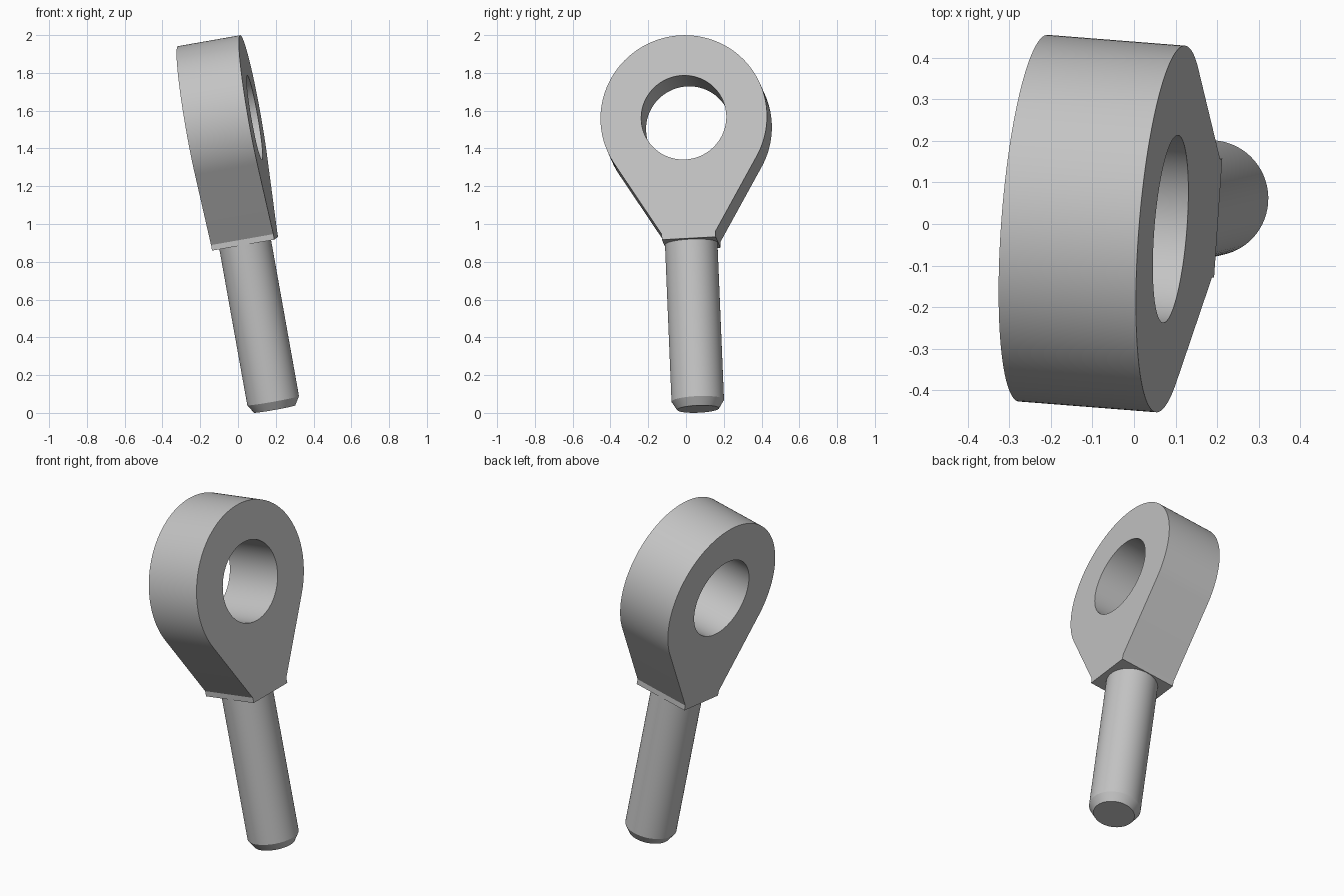
import bpy, bmesh
from math import sin, cos, acos, atan2, hypot, pi, radians
from mathutils import Matrix, Vector

cube = bpy.data.objects.get("Cube")
if cube:
    bpy.data.objects.remove(cube, do_unlink=True)

# Main sizes
RING_R, HOLE_R, THICK = 0.442, 0.226, 0.336
NECK_HALF, NECK_TOP, NECK_END = 0.143, -0.62, -0.65
SHAFT_R, TIP_R, CHAMFER, SHAFT_END = 0.139, 0.111, 0.045, -1.54

# Tilted frame: X along the bore, Y across the eye, Z up the shank
up = Vector((-0.176, -0.041, 0.984)).normalized()
bore = Vector((0.981, -0.077, 0.17))
bore = (bore - up * bore.dot(up)).normalized()
across = up.cross(bore)
FRAME = Matrix((bore, across, up)).transposed().to_4x4()
FRAME.translation = Vector((0.088, -0.012, 1.564)) - bore * THICK / 2

steel = bpy.data.materials.new("Plain grey")
steel.use_nodes = True
grey = (0.55, 0.55, 0.55, 1)
steel.diffuse_color = grey
steel.node_tree.nodes["Principled BSDF"].inputs["Base Color"].default_value = grey


def finish(name, bm):
    bmesh.ops.recalc_face_normals(bm, faces=bm.faces)
    mesh = bpy.data.meshes.new(name)
    bm.to_mesh(mesh)
    bm.free()
    mesh.materials.append(steel)
    ob = bpy.data.objects.new(name, mesh)
    ob.matrix_world = FRAME
    bpy.context.collection.objects.link(ob)
    bpy.ops.object.select_all(action='DESELECT')
    ob.select_set(True)
    bpy.context.view_layer.objects.active = ob
    bpy.ops.object.shade_smooth_by_angle(angle=radians(20))


def arc(radius, start, end, steps):
    angles = [start + (end - start) * i / steps for i in range(steps + 1)]
    return [(radius * cos(a), radius * sin(a)) for a in angles]


# Eye: round head with tangent flanks down to a short square neck, and a bore
tangent = -pi / 2 + atan2(NECK_HALF, -NECK_TOP) + acos(RING_R / hypot(NECK_HALF, NECK_TOP))
outer = arc(RING_R, tangent, pi - tangent, 96)
outer += [(-NECK_HALF, NECK_TOP), (-NECK_HALF, NECK_END),
          (NECK_HALF, NECK_END), (NECK_HALF, NECK_TOP)]
hole = arc(HOLE_R, 0, 2 * pi, 96)[:-1]

bm = bmesh.new()
for loop in (outer, hole):
    verts = [bm.verts.new((-THICK / 2, y, z)) for y, z in loop]
    for a, b in zip(verts, verts[1:] + verts[:1]):
        bm.edges.new((a, b))
bmesh.ops.triangle_fill(bm, edges=bm.edges[:], use_beauty=True)
side = bmesh.ops.extrude_face_region(bm, geom=bm.faces[:], use_keep_orig=True)
moved = [g for g in side["geom"] if isinstance(g, bmesh.types.BMVert)]
bmesh.ops.translate(bm, verts=moved, vec=(THICK, 0, 0))
finish("eye", bm)

# Shank: round bar with a chamfered tip, seated inside the neck
bm = bmesh.new()
rings = []
for r, z in ((TIP_R, SHAFT_END), (SHAFT_R, SHAFT_END + CHAMFER), (SHAFT_R, NECK_TOP)):
    rings.append([bm.verts.new((x, y, z)) for x, y in arc(r, 0, 2 * pi, 64)[:-1]])
for low, high in zip(rings, rings[1:]):
    for i in range(len(low)):
        bm.faces.new((low[i - 1], low[i], high[i], high[i - 1]))
bm.faces.new(rings[0])
bm.faces.new(rings[-1])
finish("shank", bm)
